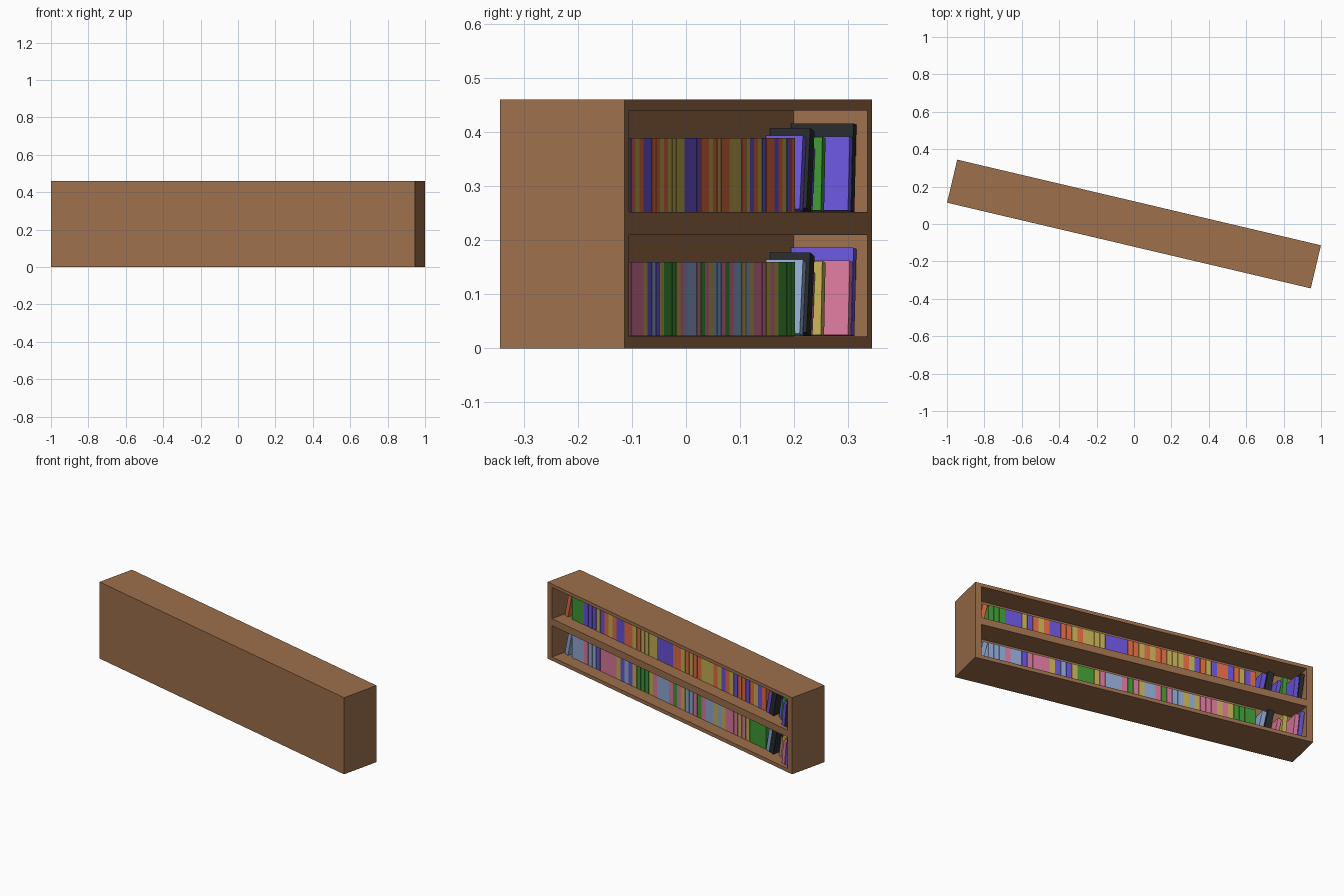
import bpy, bmesh, math
from mathutils import Matrix, Vector

if "Cube" in bpy.data.objects:
    bpy.data.objects.remove(bpy.data.objects["Cube"])

TURN = Matrix.Rotation(math.radians(-13.25), 4, 'Z')
LENGTH, DEPTH, UNIT_H = 1.998, 0.2365, 0.23
SIDE, FLOOR, CEIL = 0.037, 0.022, 0.02
BACK = -0.022            # inner face of the thick panel behind the books

COLORS = {
    'W': ("wood", (0.34, 0.16, 0.072, 1)),
    'O': ("orange_cover", (0.75, 0.15, 0.055, 1)),
    'Y': ("yellow_cover", (0.56, 0.43, 0.09, 1)),
    'B': ("blue_cover", (0.14, 0.09, 0.70, 1)),
    'G': ("green_cover", (0.05, 0.31, 0.035, 1)),
    'L': ("pale_blue_cover", (0.28, 0.40, 0.66, 1)),
    'P': ("pink_cover", (0.70, 0.19, 0.33, 1)),
    'K': ("black_cover", (0.02, 0.023, 0.025, 1)),
}
mats = {}
for key, (name, col) in COLORS.items():
    mats[key] = bpy.data.materials.new(name)
    mats[key].diffuse_color = col


def add_object(name, bm, key, matrix):
    bmesh.ops.recalc_face_normals(bm, faces=bm.faces)
    me = bpy.data.meshes.new(name)
    bm.to_mesh(me)
    bm.free()
    me.materials.append(mats[key])
    ob = bpy.data.objects.new(name, me)
    ob.matrix_world = TURN @ matrix
    bpy.context.collection.objects.link(ob)


def box(lo, hi):
    bm = bmesh.new()
    bmesh.ops.create_cube(bm, size=1)
    lo, hi = Vector(lo), Vector(hi)
    for v in bm.verts:
        v.co = [lo[i] + (v.co[i] + 0.5) * (hi[i] - lo[i]) for i in range(3)]
    return bm


def shelf_unit(name, z):
    # solid box whose +y face is inset and pushed in to form the niche
    bm = box((-LENGTH / 2, -DEPTH / 2, 0), (LENGTH / 2, DEPTH / 2, UNIT_H))
    bm.normal_update()
    face = max(bm.faces, key=lambda f: f.normal.y)
    bmesh.ops.inset_individual(bm, faces=[face], thickness=CEIL)
    for v in face.verts:
        v.co.x = math.copysign(LENGTH / 2 - SIDE, v.co.x)
        v.co.z = FLOOR if v.co.z < UNIT_H / 2 else UNIT_H - CEIL
    new = bmesh.ops.extrude_discrete_faces(bm, faces=[face])['faces'][0]
    for v in new.verts:
        v.co.y = BACK
    add_object(name, bm, 'W', Matrix.Translation((0, 0, z)))


def book(name, key, u, z, thick, depth, height, lean=0):
    # u is the lower corner the book tips over, leaning toward -u
    m = (Matrix.Translation((u, BACK + 0.001, z + FLOOR + 0.0005))
         @ Matrix.Rotation(-math.radians(lean), 4, 'Y'))
    add_object(name, box((0, 0, 0), (thick, depth, height)), key, m)


# upright rows, listed from the +u end
ROWS = {
    "lower": (0.0, "LLLPLLBPPPPYBLBYGGGYPLLLPGPYLLPGPLLYLYPPPYPYGGGG",
              "LLKPYPB"),
    "upper": (UNIT_H, "GGGBBBYBOYOBBOOYOYYYYBBBBOOYOYOOYYYOYBOYBOOBOYBO",
              "OBKBGBK"),
}
ROW_START, ROW_END = 0.885, -0.70

for label, (z, row, extra) in ROWS.items():
    shelf_unit(label + "_shelf_unit", z)
    step = (ROW_START - ROW_END) / len(row)
    for i, key in enumerate(row):
        book(f"{label}_book_{i:02d}", key, ROW_START - (i + 1) * step, z,
             step - 0.0015, 0.063, 0.137)
    # loose books: name, base u, thickness, depth, height, lean angle
    loose = [("end_leaning", 0.918, 0.026, 0.063, 0.135, 13),
             ("tipped_cover", -0.735, 0.026, 0.070, 0.139, 11),
             ("tipped_tall", -0.775, 0.036, 0.076, 0.151, 11),
             ("small", -0.830, 0.022, 0.066, 0.118, 10),
             ("medium", -0.868, 0.026, 0.079, 0.137, 5),
             ("wide", -0.915, 0.024, 0.119, 0.138, 6),
             ("large", -0.943, 0.024, 0.119, 0.162, 6)]
    for key, (name, u, t, d, h, lean) in zip(extra, loose):
        book(f"{label}_{name}_book", key, u, z, t, d, h, lean)

for m in bpy.data.materials:
    if m.users and not m.is_grease_pencil:
        m.use_nodes = True
        m.node_tree.nodes["Principled BSDF"].inputs["Base Color"].default_value = m.diffuse_color
